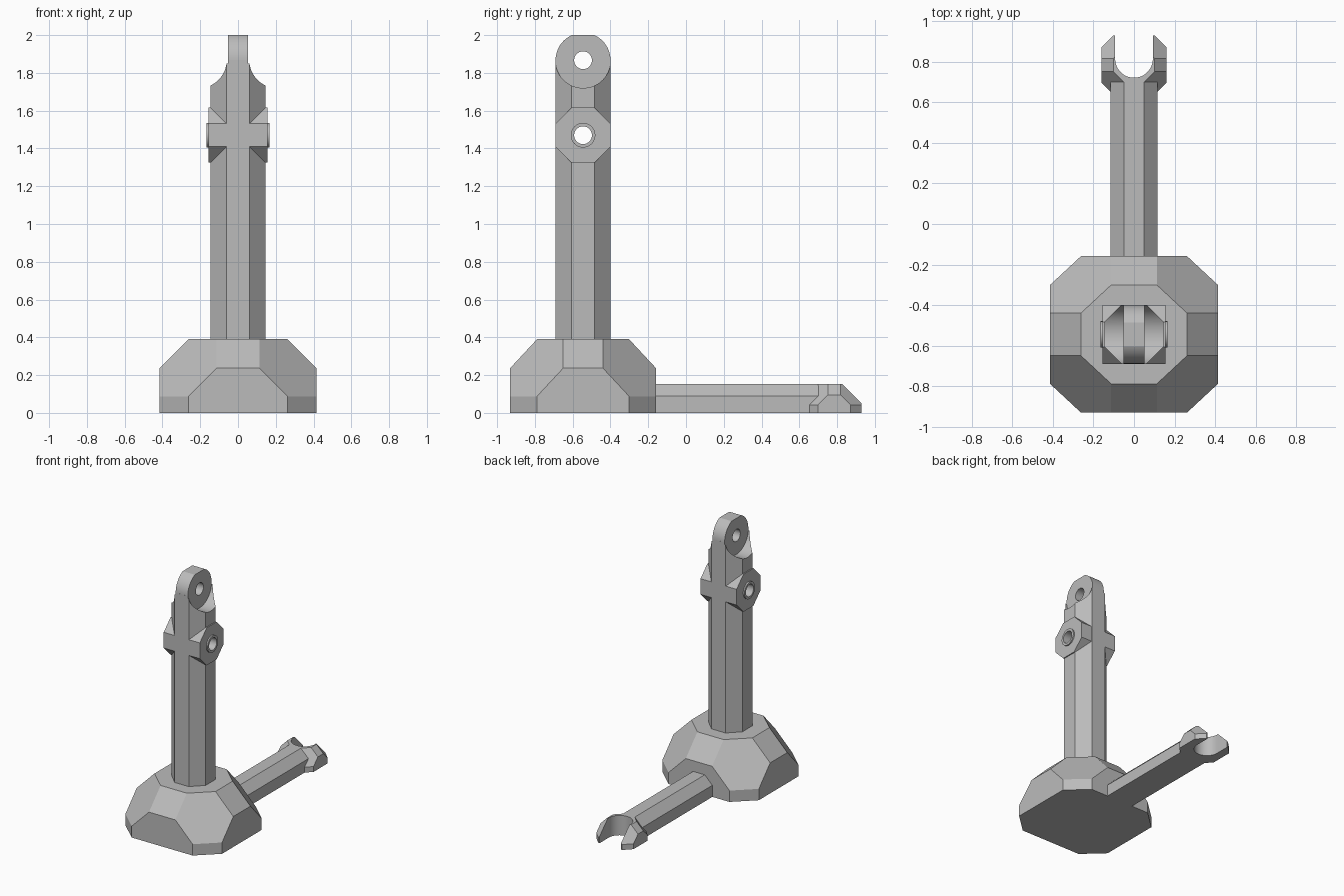
import bpy, bmesh, math
from itertools import permutations, product
from mathutils import Matrix, Vector

cube = bpy.data.objects.get("Cube")
if cube:
    bpy.data.objects.remove(cube, do_unlink=True)

grey = bpy.data.materials.new("plain_grey")
grey.use_nodes = True
grey.diffuse_color = (0.5, 0.5, 0.5, 1)
grey.node_tree.nodes["Principled BSDF"].inputs["Base Color"].default_value = (0.5, 0.5, 0.5, 1)

POST_Y = -0.545
EYE_Z, PIVOT_Z = 1.867, 1.47


def finish(name, bm):
    bmesh.ops.recalc_face_normals(bm, faces=bm.faces)
    mesh = bpy.data.meshes.new(name)
    bm.to_mesh(mesh)
    bm.free()
    mesh.materials.append(grey)
    obj = bpy.data.objects.new(name, mesh)
    bpy.context.collection.objects.link(obj)
    return obj


def hull(name, points):
    """Convex solid round a set of points, with coplanar faces merged."""
    bm = bmesh.new()
    for p in points:
        bm.verts.new(p)
    bmesh.ops.convex_hull(bm, input=bm.verts)
    bmesh.ops.dissolve_limit(bm, angle_limit=0.02, verts=bm.verts, edges=bm.edges)
    return finish(name, bm)


def octagon(half, flat):
    return [(sx * a, sy * b) for a, b in ((half, flat), (flat, half))
            for sx, sy in product((-1, 1), repeat=2)]


def faceted_block(name, hx, hy, height, cut, corner, y, squash=1):
    """Flat-bottomed block with chamfered edges and hexagonal corner facets."""
    points = []
    for u, v, w in permutations((0, cut, corner - cut)):
        for sx, sy in product((-1, 1), repeat=2):
            px, py = sx * (hx - u), y + sy * (hy - v) * squash
            points.append((px, py, height - w))
            if w == corner - cut:
                points.append((px, py, 0))
    return hull(name, points)


def cylinder(name, radius, x0, x1, y, z, axis="X", segments=48):
    bm = bmesh.new()
    bmesh.ops.create_cone(bm, cap_ends=True, segments=segments, radius1=radius,
                          radius2=radius, depth=x1 - x0)
    mid = (x0 + x1) / 2
    if axis == "X":
        mat = Matrix.Translation((mid, y, z)) @ Matrix.Rotation(math.pi / 2, 4, "Y")
    else:
        mat = Matrix.Translation((0, y, mid))
    bmesh.ops.transform(bm, matrix=mat, verts=bm.verts)
    return finish(name, bm)


def box(name, low, high):
    return hull(name, [Vector(p) for p in product(*zip(low, high))])


def combine(target, other, operation):
    other.hide_render = True
    mod = target.modifiers.new(operation.lower(), "BOOLEAN")
    mod.operation, mod.solver, mod.object = operation, "EXACT", other
    bpy.context.view_layer.objects.active = target
    bpy.ops.object.modifier_apply(modifier=mod.name)
    bpy.data.objects.remove(other, do_unlink=True)


def tidy(obj):
    """Merge coplanar faces and smooth only the round surfaces."""
    bm = bmesh.new()
    bm.from_mesh(obj.data)
    bmesh.ops.remove_doubles(bm, verts=bm.verts, dist=0.0001)
    bmesh.ops.dissolve_limit(bm, angle_limit=0.01, verts=bm.verts, edges=bm.edges)
    bm.to_mesh(obj.data)
    bm.free()
    bpy.ops.object.select_all(action="DESELECT")
    obj.select_set(True)
    bpy.context.view_layer.objects.active = obj
    bpy.ops.object.shade_smooth_by_angle(angle=math.radians(20))


# Faceted foot
faceted_block("base", 0.415, 0.415, 0.39, 0.153, 0.455, POST_Y, squash=0.93)

# Upright post with the round eye on top
post = hull("post", [(x, POST_Y + y, z) for x, y in octagon(0.146, 0.061)
                     for z in (0.39, 2.0)])
rounding = cylinder("eye_rounding", 0.1455, -0.3, 0.3, POST_Y, EYE_Z, segments=64)
combine(rounding, box("below_eye", (-0.3, -0.9, 0.2), (0.3, -0.2, EYE_Z)), "UNION")
combine(post, rounding, "INTERSECT")
for side in (-1, 1):
    x0, x1 = sorted((side * 0.052, side * 0.3))
    clearing = cylinder("eye_clearing", 0.147, x0, x1, POST_Y, EYE_Z, segments=64)
    combine(clearing, box("above_eye", (x0, -0.9, EYE_Z), (x1, -0.2, 2.2)), "UNION")
    combine(post, clearing, "DIFFERENCE")

# Cross bar with collars, then both through holes
combine(post, hull("pivot_bar", [(x, POST_Y + y, PIVOT_Z + z)
                                 for y, z in octagon(0.1455, 0.061)
                                 for x in (-0.155, 0.155)]), "UNION")
combine(post, cylinder("collars", 0.065, -0.166, 0.166, POST_Y, PIVOT_Z), "UNION")
for z in (EYE_Z, PIVOT_Z):
    combine(post, cylinder("hole", 0.047, -0.4, 0.4, POST_Y, z), "DIFFERENCE")
tidy(post)

# Low arm with an open faceted hook at the end
arm = hull("hook_arm", [(s * x, y, z) for s in (-1, 1) for y in (-0.16, 0.74)
                        for x, z in ((0.115, 0), (0.115, 0.09), (0.05, 0.154))])
combine(arm, faceted_block("hook", 0.16, 0.145, 0.154, 0.058, 0.17, 0.785), "UNION")
slot = cylinder("slot", 0.093, -0.2, 0.4, 0.815, 0, axis="Z")
combine(slot, box("slot_mouth", (-0.093, 0.815, -0.2), (0.093, 1.2, 0.4)), "UNION")
combine(arm, slot, "DIFFERENCE")
tidy(arm)
